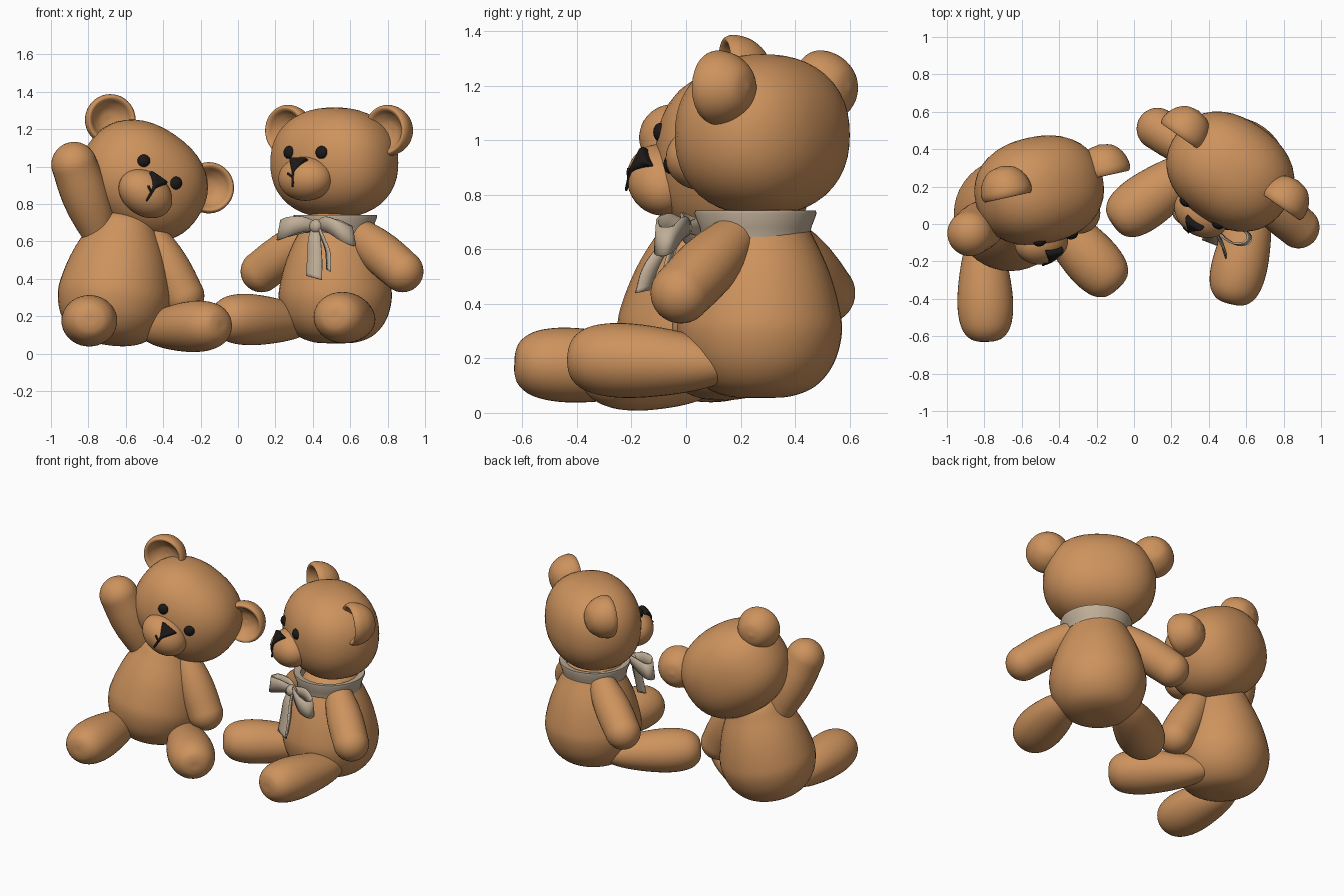
import bpy, bmesh
from math import sin, cos, asin, pi, radians
from mathutils import Matrix, Vector

if "Cube" in bpy.data.objects:
    bpy.data.objects.remove(bpy.data.objects["Cube"])

T = lambda x, y, z: Matrix.Translation((x, y, z))
R = lambda deg, ax: Matrix.Rotation(radians(deg), 4, ax)


def material(name, col):
    m = bpy.data.materials.new(name)
    m.diffuse_color = (*col, 1)
    m.use_nodes = True
    m.node_tree.nodes["Principled BSDF"].inputs["Base Color"].default_value = m.diffuse_color
    return m


FUR = material("fur", (0.61, 0.29, 0.11))
DARK = material("dark", (0.012, 0.010, 0.009))
CLOTH = material("cloth", (0.52, 0.42, 0.31))


def finish(name, bm, mat, M, angle=60):
    bmesh.ops.recalc_face_normals(bm, faces=bm.faces[:])
    me = bpy.data.meshes.new(name)
    bm.to_mesh(me)
    bm.free()
    me.materials.append(mat)
    me.shade_smooth()
    me.set_sharp_from_angle(angle=radians(angle))
    ob = bpy.data.objects.new(name, me)
    bpy.context.collection.objects.link(ob)
    ob.matrix_world = M
    return ob


def spline(pts, n=5):
    """Smooth curve passing through every point."""
    P = [Vector(p) for p in pts]
    P = [2 * P[0] - P[1]] + P + [2 * P[-1] - P[-2]]
    out = []
    for a, b, c, d in zip(P, P[1:], P[2:], P[3:]):
        for i in range(n):
            t = i / n
            out.append(0.5 * (2 * b + (c - a) * t + (2 * a - 5 * b + 4 * c - d) * t * t
                              + (3 * b - a - 3 * c + d) * t ** 3))
    return out + [P[-2]]


def lathe(name, prof, mat, M, seg=40, flat=1.0, phase=0.0, angle=60):
    """Turn a (radius, height) profile round z."""
    bm = bmesh.new()
    rings = []
    for r, z in prof:
        rings.append([bm.verts.new((r * cos(phase + 2 * pi * i / seg),
                                    flat * r * sin(phase + 2 * pi * i / seg), z)) for i in range(seg)])
    for a, b in zip(rings, rings[1:]):
        for i in range(seg):
            j = (i + 1) % seg
            bm.faces.new((a[i], a[j], b[j], b[i]))
    bmesh.ops.remove_doubles(bm, verts=bm.verts[:], dist=1e-5)
    return finish(name, bm, mat, M, angle)


def ball(name, c, radii, mat, M, power=2.0):
    """Ellipsoid; a power above 2 makes it plumper."""
    bm = bmesh.new()
    bmesh.ops.create_uvsphere(bm, u_segments=40, v_segments=24, radius=1)
    for v in bm.verts:
        v.co /= sum(abs(k) ** power for k in v.co) ** (1 / power)
    bmesh.ops.scale(bm, vec=radii, verts=bm.verts[:])
    return finish(name, bm, mat, M @ T(*c))


def aim(p0, p1):
    d = Vector(p1) - Vector(p0)
    return T(*p0) @ d.to_track_quat('Z', 'Y').to_matrix().to_4x4()


def limb(name, p0, p1, r0, r1, mat, M, bulge=0.1, seg=32):
    """Stuffed limb: round joint widening to a fuller rounded end."""
    L = (Vector(p1) - Vector(p0)).length
    t = -asin((r1 - r0) / L)
    prof = []
    for i in range(11):
        f = -pi / 2 + (t + pi / 2) * i / 10
        prof.append((max(r0 * cos(f), 0), r0 * sin(f)))
    a, b = prof[-1], (r1 * cos(t), L + r1 * sin(t))
    for k in (0.2, 0.4, 0.6, 0.8):
        prof.append((a[0] + (b[0] - a[0]) * k + bulge * r1 * sin(pi * k), a[1] + (b[1] - a[1]) * k))
    for i in range(13):
        f = t + (pi / 2 - t) * i / 12
        prof.append((max(r1 * cos(f), 0), L + r1 * sin(f)))
    return lathe(name, prof, mat, M @ aim(p0, p1), seg)


def ribbon(name, pts, halves, wdir, M):
    """Cloth strip along a path, widened along wdir."""
    path = spline([(*p, h) for p, h in zip(pts, halves)], 6)
    w = Vector(wdir)
    bm = bmesh.new()
    rows = []
    for p in path:
        c = Vector(p[:3])
        rows.append([bm.verts.new(c + w * p[3] * k) for k in (-1, 0, 1)])
    for a, b in zip(rows, rows[1:]):
        for i in range(2):
            bm.faces.new((a[i], a[i + 1], b[i + 1], b[i]))
    ob = finish(name, bm, CLOTH, M, 50)
    s = ob.modifiers.new("thickness", 'SOLIDIFY')
    s.thickness, s.offset = 0.010, 0
    return ob


BODY = spline([(0, .055), (.11, .06), (.205, .098), (.272, .18), (.302, .29), (.292, .39),
               (.255, .52), (.20, .64), (.14, .74), (0, .79)])
LEG = spline([(0, 0), (.05, .03), (.095, .12), (.126, .24), (.146, .38), (.147, .49),
              (.128, .575), (.09, .625), (.045, .643), (0, .645)])
EAR = spline([(0, .15), (.07, .132), (.118, .08), (.137, .018), (.128, -.018), (.110, -.016),
              (.088, .012), (.05, .04), (0, .05)])
NOSE = [(0, -.03), (.068, -.03), (.068, .005), (.055, .02), (0, .024)]


def head(tag, M):
    ball(tag + "_head", (0, 0, 0), (.352, .287, .296), FUR, M, 2.25)
    ball(tag + "_snout", (0, -.27, -.085), (.155, .122, .118), FUR, M)
    nose = lathe(tag + "_nose", NOSE, DARK, M @ T(0, -.352, -.004) @ R(-32, 'X') @ R(90, 'X'),
                 3, phase=-pi / 2, angle=50)
    b = nose.modifiers.new("rounding", 'BEVEL')
    b.width, b.segments = .009, 3
    limb(tag + "_mouth", (0, -.383, -.035), (.003, -.394, -.125), .009, .0055, DARK, M, seg=8)
    limb(tag + "_mouth_side", (0, -.392, -.075), (-.03, -.388, -.058), .005, .006, DARK, M, seg=8)
    for s, side in ((-1, "left"), (1, "right")):
        ball(f"{tag}_{side}_eye", (s * .105, -.268, .055), (.035, .026, .035), DARK, M)
        lathe(f"{tag}_{side}_ear", EAR, FUR, M @ T(s * .325, .02, .173) @ R(-90, 'X'))


def legs(tag, M, heights):
    for s, side, z in zip((-1, 1), ("left", "right"), heights):
        lathe(f"{tag}_{side}_leg", LEG, FUR, M @ aim((s * .155, .025, z - .02), (s * .375, -.57, z + .005)),
              flat=.92)


def arm(name, p0, p1, M=Matrix(), r0=.075, r1=.112):
    limb(name, p0, p1, r0, r1, FUR, M, .16)


# Waving bear: body leans, head tips to one side
lathe("waving_bear_body", BODY, FUR, T(-.662, .05, .3) @ R(8, 'Y') @ R(-7, 'X') @ T(0, 0, -.305))
legs("waving_bear", T(-.655, .05, 0) @ R(22, 'Z'), (.178, .148))
head("waving_bear", T(-.507, .18, .925) @ R(12.5, 'Z') @ R(34, 'Y'))
arm("waving_bear_raised_arm", (-.74, .05, .64), (-.876, -.05, 1.01), r0=.09, r1=.122)
arm("waving_bear_lowered_arm", (-.47, .09, .65), (-.292, .06, .31))

# Bow bear: symmetrical, turned towards the other
B = T(.52, .27, 0) @ R(-35, 'Z')
lathe("bow_bear_body", BODY, FUR, B)
legs("bow_bear", T(.525, .265, 0) @ R(-34, 'Z'), (.185, .195))
head("bow_bear", T(.515, .28, 1.02) @ R(-35, 'Z'))
for s, side in ((-1, "left"), (1, "right")):
    arm(f"bow_bear_{side}_arm", (s * .12, 0, .665), (s * .46, -.03, .44), B)

# Collar and bow
C = T(.52, .255, 0) @ R(-21, 'Z')
lathe("collar", [(.19, .645), (.20, .645), (.205, .68), (.224, .73), (.222, .742), (.18, .735),
                 (.18, .68), (.19, .645)], CLOTH, C, 48, angle=40)
K = C @ T(0, -.27, .68)
for s, side, drop in ((-1, "left", .0), (1, "right", .03)):
    ribbon(f"bow_{side}_loop", [(0, 0, 0), (s * .07, -.045, .01), (s * .15, -.06, -.005 - drop * .6),
                                (s * .205, -.03, -.02 - drop), (s * .195, .015, -.015 - drop),
                                (s * .1, .025, 0), (0, .01, 0)],
           [.022, .042, .056, .054, .05, .04, .022], (s * -.2, 0, 1), K)
ribbon("bow_left_tail", [(0, -.01, .0), (.005, -.05, -.07), (.015, -.075, -.17), (.02, -.10, -.275)],
       [.02, .036, .043, .046], (.97, 0, -.25), K)
ribbon("bow_right_tail", [(.01, -.01, 0), (.055, -.06, -.06), (.10, -.10, -.14), (.115, -.13, -.235)],
       [.018, .03, .034, .028], (.62, -.75, -.2), K)
ball("bow_knot", (0, -.015, 0), (.036, .034, .038), CLOTH, K)
